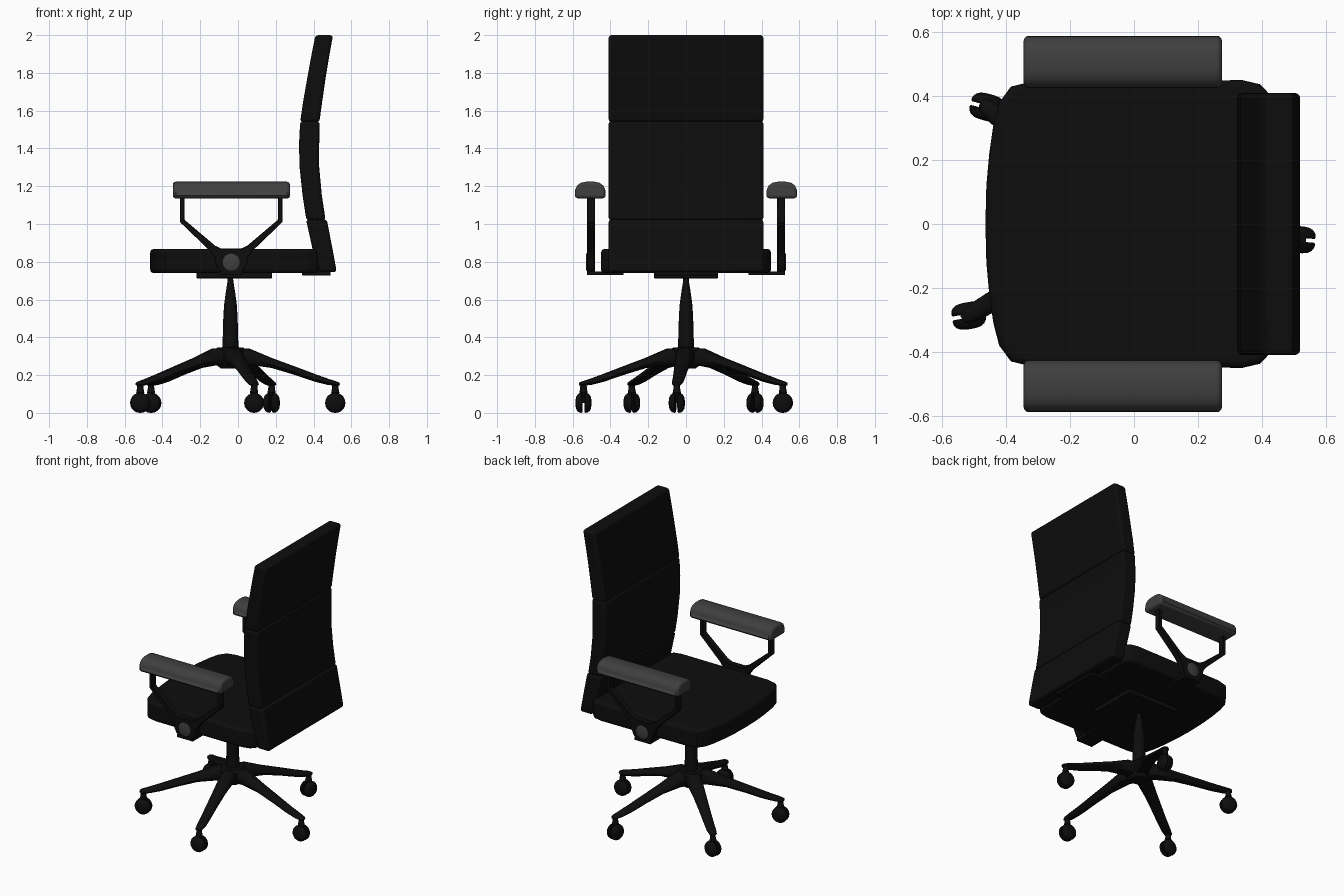
import bpy, bmesh, math
from mathutils import Vector, Matrix

if "Cube" in bpy.data.objects:
    bpy.data.objects.remove(bpy.data.objects["Cube"])


def material(name, v):
    m = bpy.data.materials.new(name)
    m.diffuse_color = (v, v, v, 1)
    m.use_nodes = True
    m.node_tree.nodes["Principled BSDF"].inputs["Base Color"].default_value = m.diffuse_color
    return m


BLACK = material("black", 0.004)
GREY = material("dark_grey", 0.05)
CX = -0.04  # pedestal axis


def finish(name, bm, mat=BLACK, bevel=0, segs=3, angle=35):
    bmesh.ops.remove_doubles(bm, verts=bm.verts, dist=1e-5)
    bmesh.ops.recalc_face_normals(bm, faces=bm.faces)
    me = bpy.data.meshes.new(name)
    bm.to_mesh(me)
    bm.free()
    ob = bpy.data.objects.new(name, me)
    bpy.context.collection.objects.link(ob)
    me.materials.append(mat)
    if bevel:
        b = ob.modifiers.new("bevel", "BEVEL")
        b.width, b.segments, b.limit_method = bevel, segs, "ANGLE"
        b.angle_limit = math.radians(40)
    bpy.context.view_layer.objects.active = ob
    ob.select_set(True)
    bpy.ops.object.shade_smooth_by_angle(angle=math.radians(angle))
    ob.select_set(False)
    return ob


def loft(bm, rings):
    """Skin closed rings of equal length and cap both ends."""
    vs = [[bm.verts.new(p) for p in r] for r in rings]
    n = len(vs[0])
    for a, b in zip(vs, vs[1:]):
        for i in range(n):
            bm.faces.new((a[i], a[(i + 1) % n], b[(i + 1) % n], b[i]))
    bm.faces.new(vs[0])
    bm.faces.new(vs[-1])


def prism(name, pts, axis, lo, hi, **kw):
    """Extrude a 2D outline along an axis."""
    put = {"x": lambda p, t: (t, p[0], p[1]),
           "y": lambda p, t: (p[0], t, p[1]),
           "z": lambda p, t: (p[0], p[1], t)}[axis]
    bm = bmesh.new()
    loft(bm, [[put(p, t) for p in pts] for t in (lo, hi)])
    return finish(name, bm, **kw)


def box(name, x, y, z, **kw):
    return prism(name, [(x[0], y[0]), (x[1], y[0]), (x[1], y[1]), (x[0], y[1])], "z", *z, **kw)


def lathe(bm, profile, mat=Matrix(), n=24):
    """Revolve (radius, height) points around z, then transform."""
    loft(bm, [[mat @ Vector((r * math.cos(2 * math.pi * i / n), r * math.sin(2 * math.pi * i / n), h))
               for i in range(n)] for r, h in profile])


# Seat cushion
half = [(-0.465, 0), (-0.462, 0.12), (-0.453, 0.22), (-0.44, 0.31), (-0.422, 0.38), (-0.385, 0.43),
        (-0.32, 0.446), (0, 0.448), (0.34, 0.45), (0.395, 0.437), (0.43, 0.40)]
outline = half + [(x, -y) for x, y in reversed(half[1:])]
prism("seat", outline, "z", 0.74, 0.868, bevel=0.02)

# Backrest in three padded sections, side profile as (front x, back x, z)
sections = {
    "backrest_lower": [(0.43, 0.523, 0.745), (0.394, 0.50, 0.87), (0.36, 0.47, 1.024)],
    "backrest_middle": [(0.362, 0.464, 1.02), (0.342, 0.444, 1.15), (0.326, 0.43, 1.3),
                        (0.323, 0.43, 1.42), (0.329, 0.432, 1.544)],
    "backrest_upper": [(0.329, 0.431, 1.54), (0.345, 0.446, 1.65), (0.368, 0.465, 1.78),
                       (0.39, 0.485, 1.9), (0.41, 0.503, 2.0)],
}
for name, rows in sections.items():
    pts = [(f, z) for f, b, z in rows] + [(b, z) for f, b, z in reversed(rows)]
    prism(name, pts, "y", -0.41, 0.41, bevel=0.016)

# Plates under the seat
box("tilt_mechanism", (-0.22, 0.18), (-0.17, 0.17), (0.712, 0.745), bevel=0.004, segs=1)
box("back_bracket", (0.34, 0.49), (-0.17, 0.17), (0.727, 0.75), bevel=0.003, segs=1)

# Armrests on both sides
HX = -0.036
right_half = [(0.247, 1.15), (0.247, 1.022), (0.085, 0.885), (0.05, 0.869)]
outer_half = [(0.271, 1.15), (0.271, 1.01), (0.115, 0.86), (0.09, 0.825), (0.083, 0.79),
              (0.068, 0.757), (0.04, 0.733)]
arm = [(HX + x, z) for x, z in outer_half] + [(HX - x, z) for x, z in reversed(outer_half)] \
    + [(HX - x, z) for x, z in right_half] + [(HX + x, z) for x, z in reversed(right_half)]
pad_half = [(0.078, 1.135), (0.082, 1.15), (0.08, 1.18), (0.07, 1.203), (0.05, 1.218), (0.02, 1.224)]
for s, side in ((-1, "right"), (1, "left")):
    y0 = s * 0.507
    pad = [(y0 + y, z) for y, z in pad_half] + [(y0 - y, z) for y, z in reversed(pad_half)]
    prism(side + "_arm_pad", pad, "x", -0.345, 0.275, mat=GREY, bevel=0.02)
    prism(side + "_arm_frame", arm, "y", s * 0.483, s * 0.525, bevel=0.003, segs=1)
    box(side + "_arm_bar", (HX - 0.06, HX + 0.06), sorted((s * 0.33, s * 0.525)), (0.729, 0.748))
    bm = bmesh.new()
    turn = Matrix.Translation((HX, s * 0.52, 0.798)) @ Matrix.Rotation(-s * math.pi / 2, 4, "X")
    lathe(bm, [(0.045, 0), (0.045, 0.008), (0.04, 0.01)], turn)
    finish(side + "_arm_cap", bm, GREY)

# Gas column and hub
bm = bmesh.new()
at = Matrix.Translation((CX, 0, 0))
lathe(bm, [(0.043, 0.3), (0.042, 0.36), (0.038, 0.5), (0.034, 0.57), (0.026, 0.63), (0.015, 0.7), (0.014, 0.73)], at)
finish("gas_column", bm)
bm = bmesh.new()
lathe(bm, [(0.05, 0.235), (0.07, 0.25), (0.085, 0.29), (0.084, 0.33), (0.07, 0.345), (0.04, 0.348)], at)
finish("base_hub", bm)

# Five-star legs: (radius, top z, bottom z, half width)
stations = [(0.03, 0.345, 0.25, 0.055), (0.10, 0.34, 0.255, 0.05), (0.22, 0.29, 0.238, 0.042),
            (0.34, 0.246, 0.202, 0.036), (0.45, 0.205, 0.165, 0.032), (0.52, 0.18, 0.148, 0.03),
            (0.565, 0.166, 0.143, 0.024), (0.58, 0.16, 0.146, 0.012)]
shape = [(-1, 0.35), (-0.85, 0.75), (-0.5, 1), (0.5, 1), (0.85, 0.75), (1, 0.35), (0.6, 0), (-0.6, 0)]
headings = [-5, 80, 165, 190, 180]
wheel = [(0.05, 0.006), (0.053, 0.011), (0.051, 0.022), (0.044, 0.032), (0.032, 0.039), (0.015, 0.042)]
for k in range(5):
    a = math.radians(-5 + 72 * k)
    spin = at @ Matrix.Rotation(a, 4, "Z")
    bm = bmesh.new()
    loft(bm, [[spin @ Vector((r, u * w, lo + v * (hi - lo))) for u, v in shape]
              for r, hi, lo, w in stations])
    finish(f"base_leg_{k + 1}", bm, angle=50)

    # Twin-wheel caster with a stem and neck
    spot = Matrix.Translation((CX + 0.557 * math.cos(a), 0.557 * math.sin(a), 0.053)) \
        @ Matrix.Rotation(math.radians(headings[k]), 4, "Z")
    for s in (-1, 1):
        bm = bmesh.new()
        lathe(bm, wheel, spot @ Matrix.Rotation(s * math.pi / 2, 4, "X"), 20)
        finish(f"caster_{k + 1}_wheel_{'a' if s < 0 else 'b'}", bm)
    bm = bmesh.new()
    lathe(bm, [(0.014, 0.0), (0.014, 0.04), (0.022, 0.055), (0.018, 0.075), (0.016, 0.105)], spot, 12)
    finish(f"caster_{k + 1}_stem", bm)
